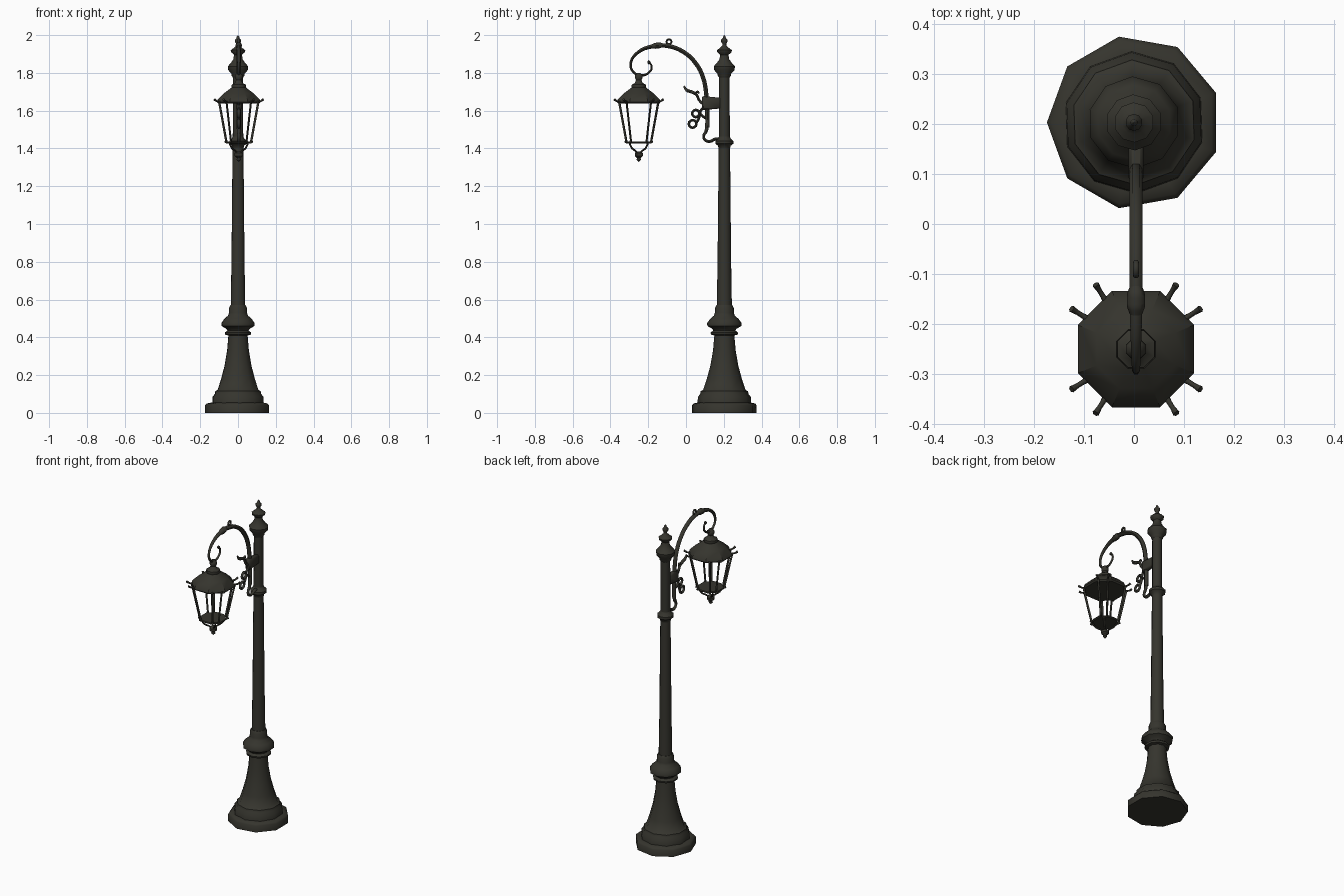
import bpy, bmesh
from math import sin, cos, pi, radians
from mathutils import Vector

cube = bpy.data.objects.get("Cube")
if cube:
    bpy.data.objects.remove(cube, do_unlink=True)

iron = bpy.data.materials.new("dark olive iron")
iron.use_nodes = True
iron.diffuse_color = (0.036, 0.035, 0.027, 1)
iron.node_tree.nodes["Principled BSDF"].inputs["Base Color"].default_value = iron.diffuse_color

POST = (0.0, 0.203)
LAMP = (0.004, -0.25)
ARM_X = 0.004


def select(ob):
    bpy.ops.object.select_all(action='DESELECT')
    ob.select_set(True)
    bpy.context.view_layer.objects.active = ob


def add_mesh(name, bm, angle=45):
    bmesh.ops.remove_doubles(bm, verts=bm.verts, dist=0.0002)
    bmesh.ops.recalc_face_normals(bm, faces=bm.faces)
    me = bpy.data.meshes.new(name)
    bm.to_mesh(me)
    bm.free()
    me.materials.append(iron)
    ob = bpy.data.objects.new(name, me)
    bpy.context.collection.objects.link(ob)
    select(ob)
    bpy.ops.object.shade_smooth_by_angle(angle=radians(angle))
    return ob


def lathe(name, centre, profile, sides=10, phase=0.0, angle=45):
    """Turn a (radius, height) profile around a vertical axis, closed at both ends."""
    bm = bmesh.new()
    rings = []
    for r, z in profile:
        r = max(r, 0.0005)
        turns = [radians(phase) + 2 * pi * i / sides for i in range(sides)]
        rings.append([bm.verts.new((centre[0] + r * cos(a), centre[1] + r * sin(a), z)) for a in turns])
    for low, high in zip(rings, rings[1:]):
        for i in range(sides):
            j = (i + 1) % sides
            bm.faces.new((low[i], low[j], high[j], high[i]))
    bm.faces.new(rings[0][::-1])
    bm.faces.new(rings[-1])
    return add_mesh(name, bm, angle)


def tube(name, points, radius, taper=None, steps=4, closed=False):
    """Round bar through the points; taper scales the radius at each point."""
    cu = bpy.data.curves.new(name, 'CURVE')
    cu.dimensions = '3D'
    cu.bevel_depth = radius
    cu.bevel_resolution = 1
    cu.resolution_u = steps
    cu.use_fill_caps = True
    sp = cu.splines.new('BEZIER')
    sp.use_cyclic_u = closed
    sp.bezier_points.add(len(points) - 1)
    for i, (bp, p) in enumerate(zip(sp.bezier_points, points)):
        bp.co = p
        bp.handle_left_type = bp.handle_right_type = 'AUTO'
        bp.radius = taper[i] if taper else 1
    cu.materials.append(iron)
    ob = bpy.data.objects.new(name, cu)
    bpy.context.collection.objects.link(ob)
    select(ob)
    bpy.ops.object.convert(target='MESH')
    bpy.ops.object.shade_smooth_by_angle(angle=radians(60))
    return ob


def side_path(points):
    return [(ARM_X, y, z) for y, z in points]


def ring(name, y, z, size, radius):
    pts = [(y + size * cos(k * pi / 3), z + size * sin(k * pi / 3)) for k in range(6)]
    return tube(name, side_path(pts), radius, steps=2, closed=True)


# Post: plinth, flared pedestal, shaft and crown
lathe("plinth", POST, [(0.174, 0), (0.174, 0.04), (0.165, 0.05), (0.14, 0.055)], 9, 20)
lathe("pedestal", POST, [
    (0.142, 0.05), (0.14, 0.085), (0.128, 0.1), (0.125, 0.115), (0.112, 0.122), (0.093, 0.18),
    (0.074, 0.25), (0.06, 0.33), (0.053, 0.41), (0.07, 0.414), (0.073, 0.425), (0.058, 0.436),
    (0.064, 0.445), (0.09, 0.46), (0.092, 0.475), (0.075, 0.498), (0.055, 0.515), (0.05, 0.53),
    (0.05, 0.555), (0.042, 0.57)], 10, 20)
lathe("shaft", POST, [(0.04, 0.56), (0.036, 0.8), (0.033, 1.1), (0.03, 1.41)], 10, 20)
lathe("shaft_collar", POST, [(0.03, 1.40), (0.034, 1.415), (0.048, 1.425), (0.048, 1.44),
                             (0.034, 1.452), (0.028, 1.465)], 10, 20)
lathe("upper_shaft", POST, [(0.029, 1.45), (0.028, 1.79)], 10, 20)
lathe("crown", POST, [
    (0.028, 1.775), (0.035, 1.785), (0.036, 1.795), (0.054, 1.815), (0.056, 1.835), (0.04, 1.852),
    (0.026, 1.872), (0.022, 1.895), (0.038, 1.91), (0.04, 1.92), (0.024, 1.932), (0.011, 1.945),
    (0.01, 1.953), (0.017, 1.965), (0.017, 1.975), (0.008, 1.984), (0.007, 1.992), (0, 2.0)], 10, 20)

# Curved arm, thick at the post and thin at the hook that holds the lantern
arm = [(-0.195, 1.857), (-0.182, 1.835), (-0.19, 1.808), (-0.235, 1.787), (-0.283, 1.81),
       (-0.292, 1.855), (-0.255, 1.908), (-0.18, 1.94), (-0.1, 1.943), (-0.012, 1.91),
       (0.052, 1.85), (0.09, 1.777), (0.107, 1.69), (0.113, 1.58), (0.113, 1.51)]
tube("arm", side_path(arm), 0.013,
     [0.45, 0.45, 0.5, 0.55, 0.55, 0.6, 0.75, 0.95] + [1] * 7)
tube("arm_sleeve", side_path([(-0.185, 1.939), (-0.165, 1.943), (-0.14, 1.946), (-0.12, 1.946)]),
     0.018, [0.6, 1, 1, 0.6])
ring("arm_eyelet", -0.09, 1.965, 0.013, 0.006)
lathe("hook_tip", (ARM_X, -0.197), [(0, 1.845), (0.009, 1.852), (0.009, 1.86), (0, 1.867)], 6)

# Lower hook of the arm, curling back to the shaft collar
tube("arm_foot", side_path([(0.113, 1.53), (0.106, 1.49), (0.093, 1.465), (0.103, 1.443),
                            (0.13, 1.438), (0.155, 1.45), (0.18, 1.45)]), 0.01,
     [1.2, 1, 0.8, 0.9, 0.9, 0.9, 0.9])

# Bracket block joining the arm to the shaft
bm = bmesh.new()
bmesh.ops.create_cube(bm, size=1)
bmesh.ops.scale(bm, vec=(0.03, 0.1, 0.075), verts=bm.verts)
for v in bm.verts:
    if v.co.y > 0:
        v.co.z *= 0.75
bmesh.ops.bevel(bm, geom=bm.edges[:], offset=0.007, segments=1, affect='EDGES')
bmesh.ops.translate(bm, vec=(ARM_X, 0.135, 1.64), verts=bm.verts)
add_mesh("bracket", bm)

# Scrollwork in front of the bracket
tube("leaf_scroll", side_path([(-0.012, 1.73), (0.005, 1.708), (0.028, 1.7), (0.055, 1.685),
                               (0.07, 1.655), (0.1, 1.63)]), 0.011, [0.4, 0.9, 0.9, 0.8, 0.7, 1])
tube("leaf_tip", side_path([(0.05, 1.69), (0.062, 1.70), (0.07, 1.69)]), 0.008, [0.8, 0.9, 0.5])
ring("upper_scroll", 0.052, 1.585, 0.019, 0.008)
ring("lower_scroll", 0.035, 1.53, 0.02, 0.008)
tube("scroll_stem", side_path([(0.1, 1.62), (0.078, 1.6), (0.07, 1.565), (0.055, 1.535)]), 0.008)
tube("scroll_brace", side_path([(0.072, 1.585), (0.09, 1.57), (0.113, 1.555)]), 0.008)

# Lantern: roof, cap, floor and lower finial
lathe("lantern_roof", LAMP, [(0.118, 1.637), (0.126, 1.645), (0.12, 1.66), (0.085, 1.692),
                             (0.042, 1.722)], 8, 22.5, 30)
lathe("lantern_cap", LAMP, [(0.037, 1.715), (0.042, 1.725), (0.04, 1.738), (0.022, 1.747),
                            (0.016, 1.762), (0.022, 1.773), (0.021, 1.787), (0.008, 1.8)], 8, 22.5)
lathe("lantern_floor", LAMP, [(0.072, 1.427), (0.077, 1.432), (0.075, 1.438)], 8, 22.5, 30)
lathe("lantern_finial", LAMP, [(0.012, 1.385), (0.023, 1.375), (0.023, 1.36), (0.011, 1.35),
                               (0.012, 1.34), (0, 1.328)], 8, 22.5)


def lamp_point(angle, r, z):
    return Vector((LAMP[0] + r * cos(angle), LAMP[1] + r * sin(angle), z))


# Paired frame bars at each corner, with knobs above and below
for corner in range(4):
    for side in (-1, 1):
        a = radians(45 + 90 * corner + 13 * side)
        tube("lantern_bar", [lamp_point(a, 0.122, 1.645), lamp_point(a, 0.076, 1.43)], 0.006, steps=1)
        tube("roof_knob", [lamp_point(a, 0.112, 1.645), lamp_point(a, 0.137, 1.65),
                           lamp_point(a, 0.152, 1.66)], 0.007, [0.8, 0.7, 1], 2)
        tube("floor_knob", [lamp_point(a, 0.07, 1.43), lamp_point(a, 0.086, 1.437)], 0.006, steps=1)
    b = radians(45 + 90 * corner)
    tube("finial_stay", [lamp_point(b, 0.07, 1.43), lamp_point(b, 0.05, 1.4),
                         lamp_point(b, 0.026, 1.388), lamp_point(b, 0.008, 1.372)], 0.005, steps=2)
